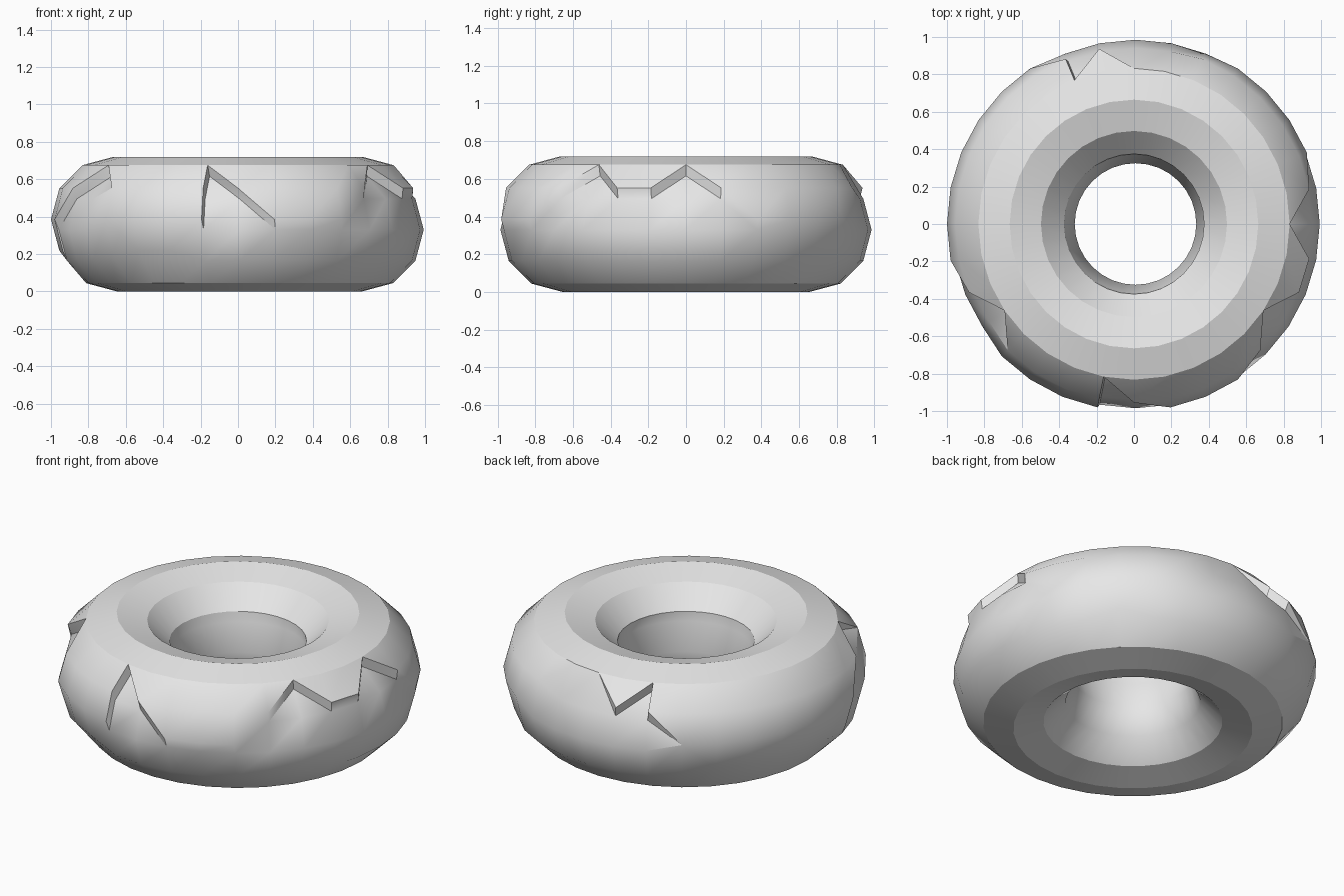
import bpy, bmesh, math
from mathutils import Vector

cube = bpy.data.objects.get("Cube")
if cube:
    bpy.data.objects.remove(cube, do_unlink=True)

SEGMENTS, ROWS, INNER_ROW = 32, 12, 5
MAJOR, MINOR = 0.655, 0.33

# Lower edge of the icing per segment, in rows above the equator
LEVELS = [2, 1, 0, 0, -1, 0, 1, 2, 2, 1, 2, 0, -1, -1, -1, -1,
          -1, 0, 1, 2, 0, -1, -1, 2, 1, 0, 0, 0, 1, 2, 1, 1]
level_after = dict(enumerate(LEVELS))
level_before = dict(level_after)
# Segments where the icing edge drops straight down
level_before.update({17: -1, 20: 1, 23: 0})
level_after[10] = 1
# Segments where the icing blends into the dough without a step
BLENDED = {*range(3, 9), *range(11, 17), 20, 21, 22}

bm = bmesh.new()
verts = {}


def vert(key, iced):
    """Grid vertex on the dough, or lifted onto the icing."""
    k, j = key
    if (key, iced) not in verts:
        turn, tilt = math.tau * k / SEGMENTS, math.tau * j / ROWS
        r = MAJOR + MINOR * math.cos(tilt)
        p = Vector((r * math.cos(turn), r * math.sin(turn),
                    MINOR + MINOR * math.sin(tilt)))
        if iced:
            p = p * 1.015 + Vector((0, 0, 0.05))
        else:
            p.x += 0.008
        verts[key, iced] = bm.verts.new(p)
    return verts[key, iced]


edges = {True: {}, False: {}}
iced_keys, faces = set(), []


def add_face(keys, iced):
    faces.append((keys, iced))
    if iced:
        iced_keys.update(keys)
    for a, b in zip(keys, keys[1:] + keys[:1]):
        edges[iced][a, b] = True


# Sort the torus grid into icing and dough, cutting quads on sloped edges
for k in range(SEGMENTS):
    n = (k + 1) % SEGMENTS
    left, right = level_after[k], level_before[n]
    for j in range(-6, 6):
        top = j + 1 if j < 5 else -6
        a, b, c, d = (k, j), (n, j), (n, top), (k, top)
        if j >= INNER_ROW or j < min(left, right):
            add_face([a, b, c, d], False)
        elif j >= max(left, right):
            add_face([a, b, c, d], True)
        elif left < right:
            add_face([a, b, c], False)
            add_face([a, c, d], True)
        else:
            add_face([a, b, d], False)
            add_face([b, c, d], True)


def resolve(key, iced):
    k, j = key
    blended = k in BLENDED and j < INNER_ROW and key in iced_keys
    return vert(key, iced or blended)


for keys, iced in faces:
    bm.faces.new([resolve(key, iced) for key in keys])

# Step between icing and dough
for a, b in edges[True]:
    if (b, a) in edges[False]:
        loop = [resolve(b, True), resolve(a, True),
                resolve(a, False), resolve(b, False)]
        loop = list(dict.fromkeys(loop))
        if len(loop) > 2:
            bm.faces.new(loop)

bmesh.ops.recalc_face_normals(bm, faces=bm.faces)
mesh = bpy.data.meshes.new("iced_ring_cake")
bm.to_mesh(mesh)
bm.free()
ring = bpy.data.objects.new("iced_ring_cake", mesh)
bpy.context.collection.objects.link(ring)

# Plain light grey
grey = bpy.data.materials.new("light_grey")
grey.use_nodes = True
colour = (0.8, 0.8, 0.8, 1)
grey.diffuse_color = colour
grey.node_tree.nodes["Principled BSDF"].inputs["Base Color"].default_value = colour
mesh.materials.append(grey)

bpy.ops.object.select_all(action="DESELECT")
ring.select_set(True)
bpy.context.view_layer.objects.active = ring
bpy.ops.object.shade_smooth_by_angle(angle=math.radians(30))
